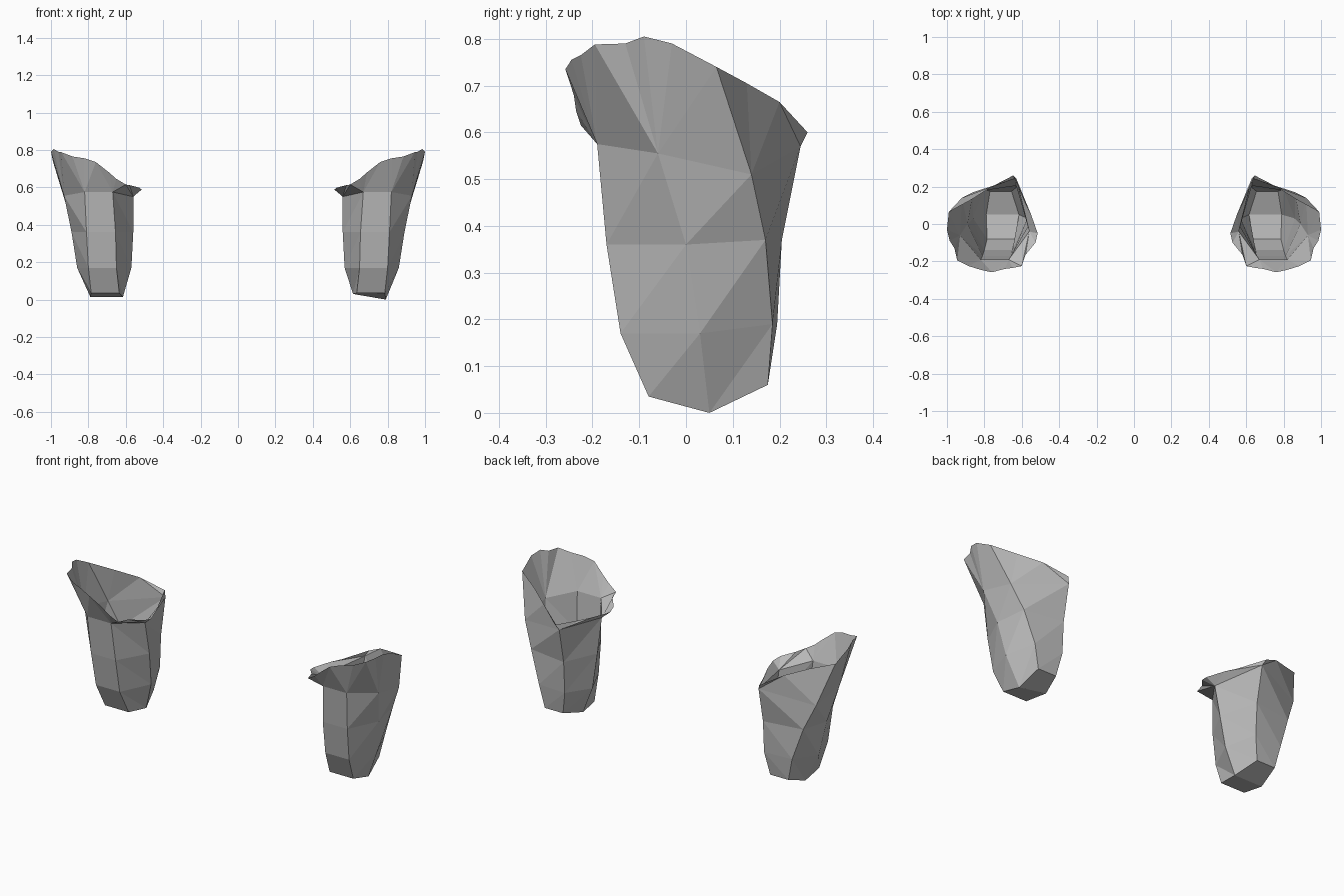
import bpy
import bmesh

default_cube = bpy.data.objects.get("Cube")
if default_cube:
    bpy.data.objects.remove(default_cube, do_unlink=True)

# One plain material for the whole model
grey = bpy.data.materials.new("plain_grey")
grey.use_nodes = True
colour = (0.5, 0.5, 0.5, 1.0)
grey.diffuse_color = colour
grey.node_tree.nodes["Principled BSDF"].inputs["Base Color"].default_value = colour

# Six-sided wall sections from the floor upwards, in the column order
# front outer, side outer, back outer, back inner, side inner, front inner
FLOOR = [(.785, -.08, .035), (.79, .05, 0), (.77, .175, .06),
         (.655, .175, .06), (.615, .05, .03), (.635, -.08, .035)]
LOW = [(.8, -.14, .17), (.86, .03, .17), (.8, .185, .19),
       (.63, .195, .19), (.57, .03, .17), (.65, -.14, .17)]
MIDDLE = [(.81, -.17, .36), (.89, 0, .36), (.86, .17, .37),
          (.63, .205, .37), (.56, 0, .36), (.655, -.17, .36)]
NECK = [(.82, -.19, .575), (.93, -.06, .555), (.92, .14, .51),
        (.63, .245, .57), (.56, -.04, .55), (.67, -.19, .575)]

# Wavy rim: the points that fan out from each neck column
RIM = [
    [(.76, -.258, .735), (.82, -.245, .755), (.885, -.225, .765)],
    [(.945, -.195, .788), (.96, -.13, .79), (.985, -.09, .805), (1, -.03, .79)],
    [(.99, .065, .74), (.87, .13, .705)],
    [(.76, .2, .665), (.645, .26, .6), (.58, .11, .59)],
    [(.55, .05, .59), (.515, -.05, .588), (.527, -.1, .598), (.58, -.165, .612)],
    [(.6, -.225, .615), (.65, -.235, .645), (.69, -.24, .68)],
]


def build_cup(name, side):
    """Make one open flared cup; side is +1 for left and -1 for right."""
    bm = bmesh.new()

    def add_points(points):
        return [bm.verts.new((side * x, y, z)) for x, y, z in points]

    def add_face(*verts):
        bm.faces.new(verts if side > 0 else verts[::-1])

    # Walls
    rings = [add_points(section) for section in (FLOOR, LOW, MIDDLE, NECK)]
    if side < 0:  # this cup has a level floor ridge
        for column in (1, 4):
            rings[0][column].co.z = 0.015
    count = len(FLOOR)
    for lower, upper in zip(rings, rings[1:]):
        for i in range(count):
            j = (i + 1) % count
            add_face(lower[i], lower[j], upper[j])
            add_face(lower[i], upper[j], upper[i])

    # Floor: two panels meeting at a ridge
    f_out, s_out, b_out, b_in, s_in, f_in = rings[0]
    add_face(f_out, f_in, s_in, s_out)
    add_face(s_out, s_in, b_in, b_out)

    # Flared rim: a fan on each column, joined by panels
    neck = rings[-1]
    fans = [add_points(group) for group in RIM]
    for i in range(count):
        j = (i + 1) % count
        for first, second in zip(fans[i], fans[i][1:]):
            add_face(neck[i], second, first)
        # fan direction follows the rim, so flip to face outwards
        add_face(neck[i], neck[j], fans[j][0])
        add_face(neck[i], fans[j][0], fans[i][-1])

    # Give every face the same outward winding as the walls
    bmesh.ops.recalc_face_normals(bm, faces=bm.faces[:])
    bm.faces.ensure_lookup_table()
    bm.normal_update()
    outer_wall = bm.faces[1]
    if outer_wall.normal.x * side < 0:
        bmesh.ops.reverse_faces(bm, faces=bm.faces[:])

    mesh = bpy.data.meshes.new(name)
    bm.to_mesh(mesh)
    bm.free()
    mesh.materials.append(grey)
    obj = bpy.data.objects.new(name, mesh)
    bpy.context.collection.objects.link(obj)
    return obj


build_cup("left_flared_cup", 1)
build_cup("right_flared_cup", -1)
